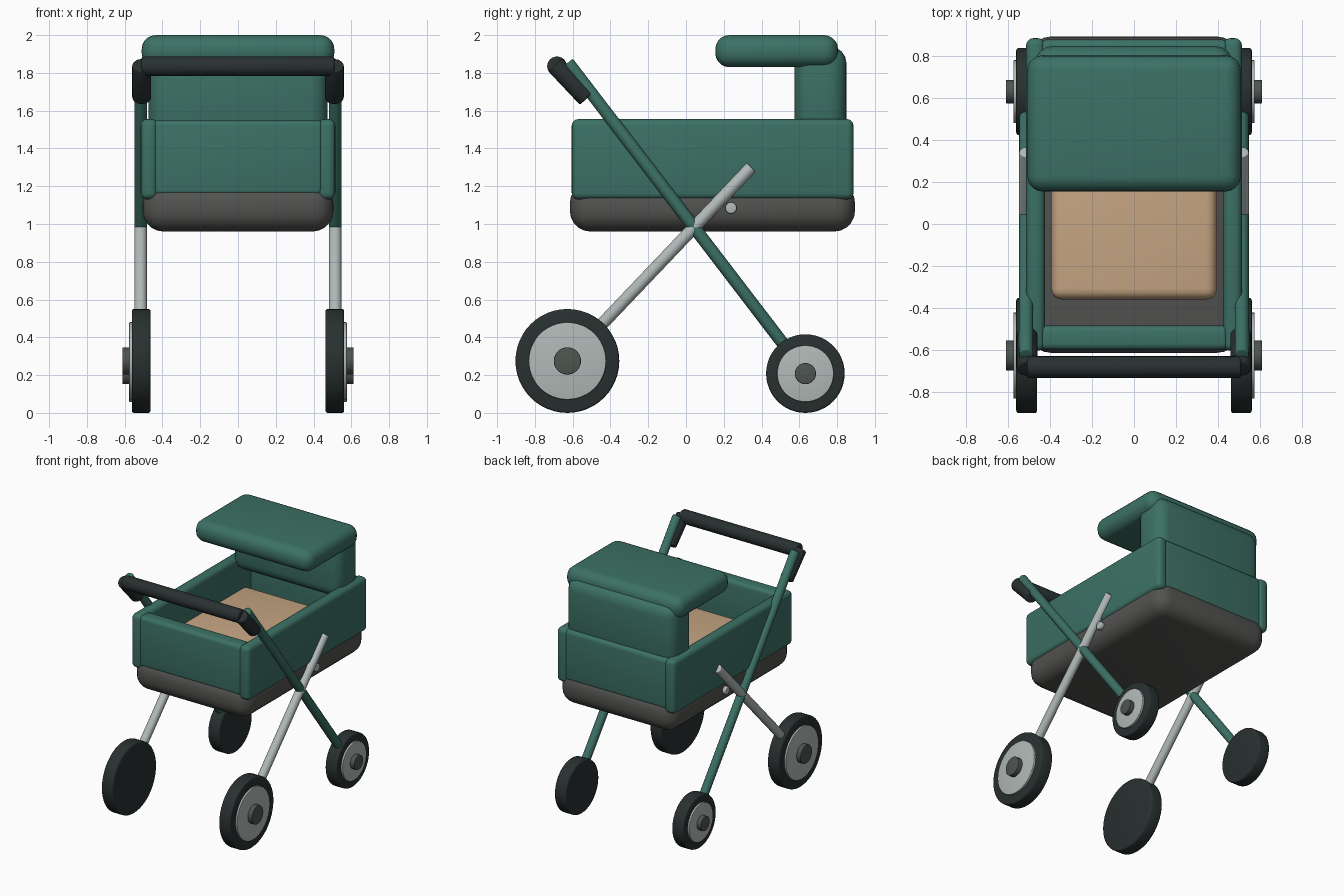
import bpy, bmesh, math
from mathutils import Vector

if "Cube" in bpy.data.objects:
    bpy.data.objects.remove(bpy.data.objects["Cube"])


def material(name, r, g, b):
    m = bpy.data.materials.new(name)
    m.use_nodes = True
    m.diffuse_color = (r, g, b, 1)
    m.node_tree.nodes["Principled BSDF"].inputs["Base Color"].default_value = (r, g, b, 1)
    return m


TEAL = material("teal fabric", 0.045, 0.165, 0.13)
GREY = material("dark grey shell", 0.085, 0.085, 0.08)
TAN = material("tan mattress", 0.58, 0.39, 0.23)
BLACK = material("black rubber", 0.022, 0.03, 0.03)
SILVER = material("light grey metal", 0.44, 0.49, 0.48)
HUB = material("hub grey", 0.075, 0.09, 0.078)


def finish(name, bm, mat):
    mesh = bpy.data.meshes.new(name)
    bm.to_mesh(mesh)
    bm.free()
    mesh.materials.append(mat)
    ob = bpy.data.objects.new(name, mesh)
    bpy.context.collection.objects.link(ob)
    bpy.ops.object.select_all(action='DESELECT')
    ob.select_set(True)
    bpy.context.view_layer.objects.active = ob
    bpy.ops.object.shade_smooth_by_angle(angle=math.radians(35))
    return ob


def box(name, xs, ys, zs, bevel, mat, segments=4):
    """Rounded box between the given limits."""
    bm = bmesh.new()
    bmesh.ops.create_cube(bm, size=1)
    for v in bm.verts:
        for i, (lo, hi) in enumerate((xs, ys, zs)):
            v.co[i] = lo if v.co[i] < 0 else hi
    bmesh.ops.bevel(bm, geom=bm.edges[:], offset=bevel, segments=segments,
                    profile=0.5, affect='EDGES')
    return finish(name, bm, mat)


def rod(name, a, b, radius, mat, bevel=0.0, sides=24):
    """Cylinder from a to b, with optional rounded rims."""
    a, b = Vector(a), Vector(b)
    bm = bmesh.new()
    bmesh.ops.create_cone(bm, cap_ends=True, segments=sides, radius1=radius,
                          radius2=radius, depth=(b - a).length)
    if bevel:
        rims = [e for e in bm.edges if any(len(f.verts) > 4 for f in e.link_faces)]
        bmesh.ops.bevel(bm, geom=rims, offset=bevel, segments=3,
                        profile=0.5, affect='EDGES')
    turn = (b - a).to_track_quat('Z', 'Y').to_matrix().to_4x4()
    turn.translation = (a + b) / 2
    bm.transform(turn)
    return finish(name, bm, mat)


# Carriage body
box("base_shell", (-0.505, 0.505), (-0.615, 0.895), (0.96, 1.22), 0.11, GREY, 5)
box("mattress", (-0.395, 0.395), (-0.36, 0.64), (1.18, 1.345), 0.05, TAN)
box("front_wall", (-0.45, 0.45), (-0.6, -0.485), (1.15, 1.55), 0.03, TEAL)
box("back_wall", (-0.45, 0.45), (0.765, 0.88), (1.15, 1.55), 0.03, TEAL)

# Hood
box("hood_back", (-0.475, 0.475), (0.575, 0.85), (1.46, 1.94), 0.09, TEAL)
box("hood_top", (-0.51, 0.51), (0.155, 0.805), (1.83, 2.0), 0.075, TEAL, 5)

# Push bar
rod("handle_bar", (-0.51, -0.683, 1.835), (0.51, -0.683, 1.835), 0.052, BLACK, 0.01)

# Mirrored side parts
X = 0.515
for side, s in (("left", 1), ("right", -1)):
    box(side + "_wall", sorted((s * 0.425, s * 0.515)), (-0.605, 0.887),
        (1.13, 1.555), 0.035, TEAL)
    rod(side + "_handle_tube", (s * X, 0.632, 0.212), (s * X, -0.625, 1.855),
        0.033, TEAL, 0.006)
    rod(side + "_cross_tube", (s * X, -0.63, 0.275), (s * X, 0.345, 1.3),
        0.033, SILVER, 0.006)
    rod(side + "_handle_grip", (s * 0.51, -0.692, 1.842), (s * 0.51, -0.525, 1.665),
        0.05, BLACK, 0.01)
    rod(side + "_pin", (s * 0.48, 0.238, 1.085), (s * 0.53, 0.238, 1.085),
        0.03, SILVER, 0.006)
    for end, y, radius, disc, hub in (("front", -0.628, 0.275, 0.205, 0.072),
                                      ("rear", 0.632, 0.208, 0.15, 0.056)):
        name = side + "_" + end
        for part, x0, x1, r, mat, bev in (("_tyre", 0.463, 0.562, radius, BLACK, 0.012),
                                          ("_wheel_disc", 0.55, 0.576, disc, SILVER, 0.004),
                                          ("_hub", 0.57, 0.612, hub, HUB, 0.004)):
            rod(name + part, (s * x0, y, radius), (s * x1, y, radius), r, mat, bev, 48)
